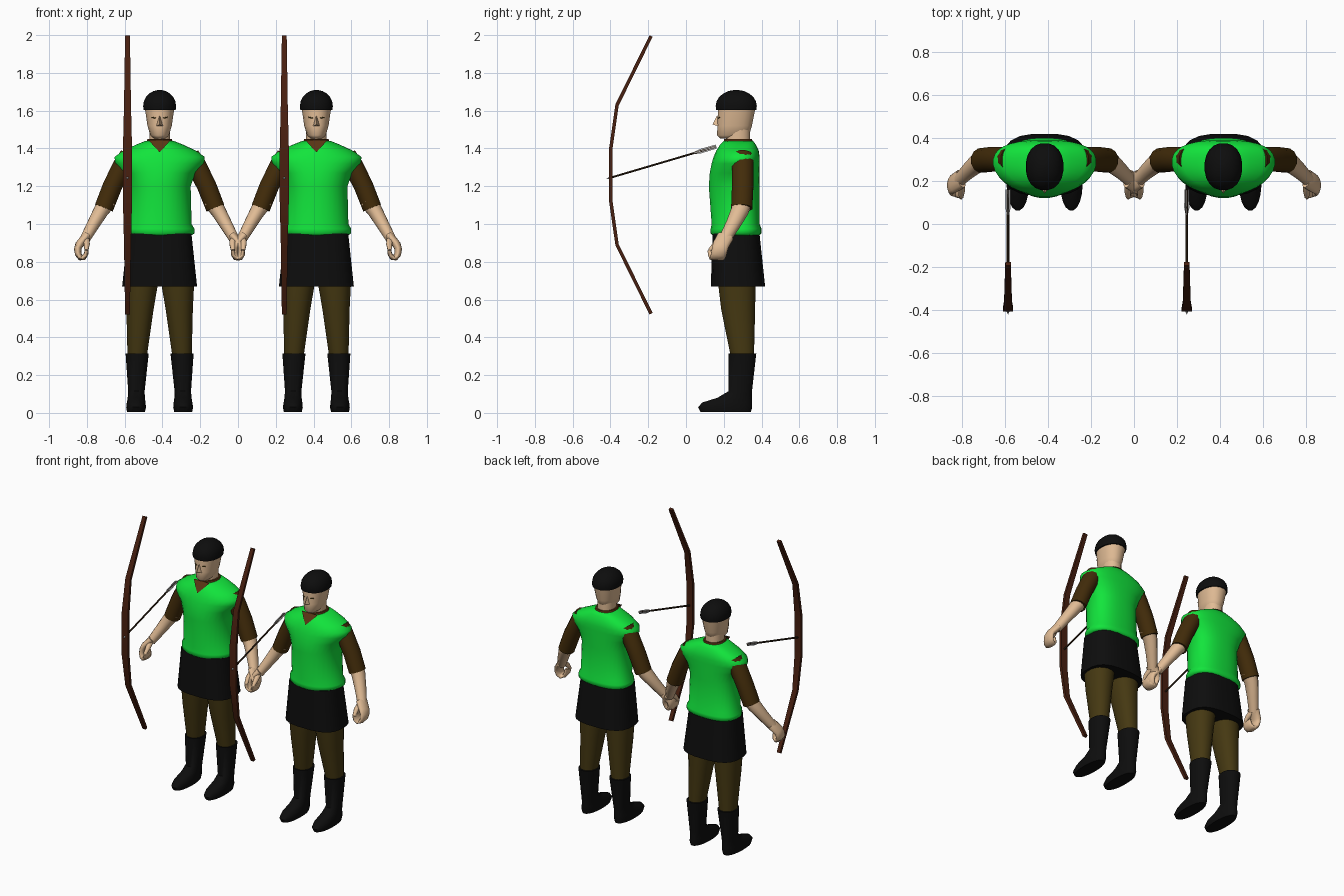
import bpy, bmesh, math
from mathutils import Vector

cube = bpy.data.objects.get("Cube")
if cube:
    bpy.data.objects.remove(cube, do_unlink=True)

FIGURES = (-.415, .415)
SIDES = {"left": 1, "right": -1}


def material(name, *rgb):
    colour = (*rgb, 1)
    mat = bpy.data.materials.new(name)
    mat.use_nodes = True
    mat.diffuse_color = colour
    bsdf = mat.node_tree.nodes["Principled BSDF"]
    bsdf.inputs["Base Color"].default_value = colour
    return mat


green = material("bright green", .006, .78, .045)
dark_brown = material("dark brown", .055, .025, .003)
olive = material("olive brown", .06, .04, .006)
leather = material("leather brown", .1, .035, .007)
red_wood = material("red brown wood", .065, .014, .005)
skin = material("skin", .75, .5, .3)
black = material("black", .004, .004, .004)
silver = material("pale grey", .55, .55, .55)
dark_wood = material("dark wood", .03, .015, .006)


def finish(bm, name, mat, angle):
    """Turn the mesh into one object per figure, sharing the data."""
    bmesh.ops.recalc_face_normals(bm, faces=bm.faces)
    mesh = bpy.data.meshes.new(name)
    bm.to_mesh(mesh)
    bm.free()
    mesh.materials.append(mat)
    mesh.shade_smooth()
    mesh.set_sharp_from_angle(angle=math.radians(angle))
    for figure_x in FIGURES:
        ob = bpy.data.objects.new(name, mesh)
        ob.location.x = figure_x
        bpy.context.scene.collection.objects.link(ob)


def join_rings(name, rings, mat, angle):
    """Join rings of points with quads and close both ends."""
    bm = bmesh.new()
    loops = [[bm.verts.new(point) for point in ring] for ring in rings]
    for low, high in zip(loops, loops[1:]):
        for i in range(len(low)):
            bm.faces.new((low[i - 1], low[i], high[i], high[i - 1]))
    bm.faces.new(loops[0])
    bm.faces.new(loops[-1])
    finish(bm, name, mat, angle)


def signed_power(value, exponent):
    return math.copysign(abs(value) ** exponent, value)


def oval(sides, power):
    """Unit ellipse, squarer as the power rises."""
    turns = [math.tau * (i + .5) / sides for i in range(sides)]
    return [(signed_power(math.cos(turn), 2 / power),
             signed_power(math.sin(turn), 2 / power)) for turn in turns]


def stack(name, levels, mat, centre=0, lean=0, bend=0, sides=20, power=2.2, angle=50):
    """Level rings, each given as (z, half width, front y, back y)."""
    rings = []
    for z, half, front, back in levels:
        x = centre + lean * (z - levels[0][0])
        y, depth = (front + back) / 2, (back - front) / 2
        rings.append([Vector((x + half * u, y + depth * v + bend * u * u, z))
                      for u, v in oval(sides, power)])
    join_rings(name, rings, mat, angle)


def tube(name, path, radii, mat, side=1, ref=(0, 1, 0), sides=12, angle=50):
    """Sweep an oval along a path; radii are (along ref, across ref)."""
    points = [Vector((side * x, y, z)) for x, y, z in path]
    rings = []
    for i, (point, (along, across)) in enumerate(zip(points, radii)):
        after = points[min(i + 1, len(points) - 1)]
        tangent = (after - points[max(i - 1, 0)]).normalized()
        ref_axis = Vector(ref)
        u = (ref_axis - tangent * ref_axis.dot(tangent)).normalized()
        v = tangent.cross(u)
        rings.append([point + u * along * c + v * across * s
                      for c, s in oval(sides, 2)])
    join_rings(name, rings, mat, angle)


def tapered(start, end, count):
    """Evenly changing radius pairs."""
    return [Vector(start).lerp(Vector(end), i / (count - 1)) for i in range(count)]


# Tunic with rolled hem and cap shoulders
stack("tunic", [
    (.94, .17, .14, .39), (.95, .185, .13, .4), (.975, .185, .13, .4),
    (1, .17, .135, .39), (1.2, .165, .12, .39), (1.27, .19, .125, .39),
    (1.32, .235, .135, .39), (1.355, .24, .145, .39), (1.39, .19, .16, .385),
    (1.42, .125, .18, .37), (1.44, .075, .2, .355)],
    green, bend=.02, sides=32, angle=70)

# Skirt of the tunic
stack("skirt", [(.67, .2, .13, .42), (.95, .17, .14, .39)], black, power=2.8)

# Neck and collar
stack("neck", [(1.4, .055, .21, .34), (1.5, .055, .21, .34)], skin)
stack("collar", [(1.41, .08, .2, .36), (1.45, .065, .2, .35)], leather)

# Open neckline, a thin pointed plate on the chest
bm = bmesh.new()
top_left, top_right = [bm.verts.new((.06 * s, .195, 1.446)) for s in SIDES.values()]
mid_left, mid_right = [bm.verts.new((.03 * s, .168, 1.412)) for s in SIDES.values()]
lowest = bm.verts.new((0, .147, 1.38))
plate = [bm.faces.new((top_left, top_right, mid_right, mid_left)),
         bm.faces.new((mid_left, mid_right, lowest))]
bmesh.ops.solidify(bm, geom=plate, thickness=.009)
finish(bm, "neckline", leather, angle=50)

# Head with a narrow jaw
stack("head", [(1.452, .03, .18, .29), (1.47, .05, .163, .335),
               (1.52, .065, .166, .35), (1.62, .08, .168, .37)], skin)

# Nose
bm = bmesh.new()
bridge = bm.verts.new((0, .165, 1.575))
tip = bm.verts.new((0, .14, 1.527))
root = bm.verts.new((0, .185, 1.545))
nostrils = [bm.verts.new((.02 * s, .172, 1.517)) for s in SIDES.values()]
for nostril in nostrils:
    bm.faces.new((bridge, tip, nostril))
    bm.faces.new((bridge, nostril, root))
for end in (tip, root):
    bm.faces.new((*nostrils, end))
finish(bm, "nose", skin, angle=60)

# Close-fitting cap: a dome on a short band
dome = [(1.603, .086, .158, .374)]
for step in range(6):
    turn = math.radians(step * 17)
    spread = math.cos(turn)
    dome.append((1.625 + .085 * math.sin(turn), .088 * spread,
                 .266 - .11 * spread, .266 + .11 * spread))
stack("cap", dome, black)

for word, side in SIDES.items():
    # Eye slits
    tube(word + "_eye", [(.019, .171, 1.56), (.041, .178, 1.565)],
         tapered((.003, .003), (.003, .003), 2), olive, side, sides=6)

    # Arms
    sleeve_path = [(.16, .3, 1.36), (.195, .3, 1.31), (.25, .3, 1.2), (.295, .295, 1.085)]
    tube(word + "_sleeve", sleeve_path,
         tapered((.06, .055), (.058, .052), len(sleeve_path)), dark_brown, side)
    forearm_path = [(.275, .297, 1.12), (.31, .285, 1.07), (.35, .25, 1), (.395, .205, .92)]
    tube(word + "_forearm", forearm_path,
         tapered((.055, .048), (.032, .028), len(forearm_path)), skin, side)

    # Hand whose fingers curl round an arc, leaving a gap
    hand_path = [(.388, .21, .935)]
    for step in range(7):
        turn = math.radians(50 - 40 * step)
        hand_path.append((.41 + .024 * math.cos(turn), .185 - .006 * step,
                          .86 + .04 * math.sin(turn)))
    tube(word + "_hand", hand_path,
         tapered((.045, .024), (.038, .01), len(hand_path)), skin, side, angle=70)
    tube(word + "_thumb", [(.393, .195, .925), (.385, .155, .895), (.388, .125, .86)],
         tapered((.022, .02), (.011, .01), 3), skin, side, ref=(1, 0, 0), sides=8)

    # Legs and boots
    stack(word + "_leg", [(.28, .05, .24, .36), (.55, .073, .185, .367),
                          (.72, .092, .165, .37)], olive, side * .12, side * -.06)
    stack(word + "_boot", [
        (.005, .048, .075, .345), (.03, .053, .062, .352), (.055, .05, .085, .352),
        (.08, .046, .165, .35), (.115, .044, .225, .35), (.315, .062, .225, .373)],
        black, side * .125, side * -.02)

# Bow: a flat stave, its lower limb mirroring the upper one
BOW_X, GRIP_Z = -.17, 1.26
limb = [(.735, -.185, .018), (.37, -.365, .026), (.14, -.398, .034)]
stave = limb + [(-rise, y, width) for rise, y, width in reversed(limb)]
tube("bow", [(BOW_X, y, GRIP_Z + rise) for rise, y, width in stave],
     [(width, .013) for rise, y, width in stave],
     red_wood, ref=(1, 0, 0), sides=4, angle=20)

# Arrow with point and crossed vanes
nock, point = Vector((BOW_X, .16, 1.41)), Vector((BOW_X, -.4, 1.245))
thin = (.006, .006)
tube("arrow_shaft", [nock, point], [thin, thin], dark_wood, sides=6)
tube("arrow_point", [point, point.lerp(nock, -.035)],
     tapered((.009, .009), (.001, .001), 2), silver, sides=6)
vane_path = [nock.lerp(point, part) for part in (0, .15, .23)]
for name, ref in {"flat_vane": (1, 0, 0), "upright_vane": (0, 0, 1)}.items():
    tube(name, vane_path, [(width, .003) for width in (.015, .017, .004)],
         silver, ref=ref, sides=4, angle=20)
